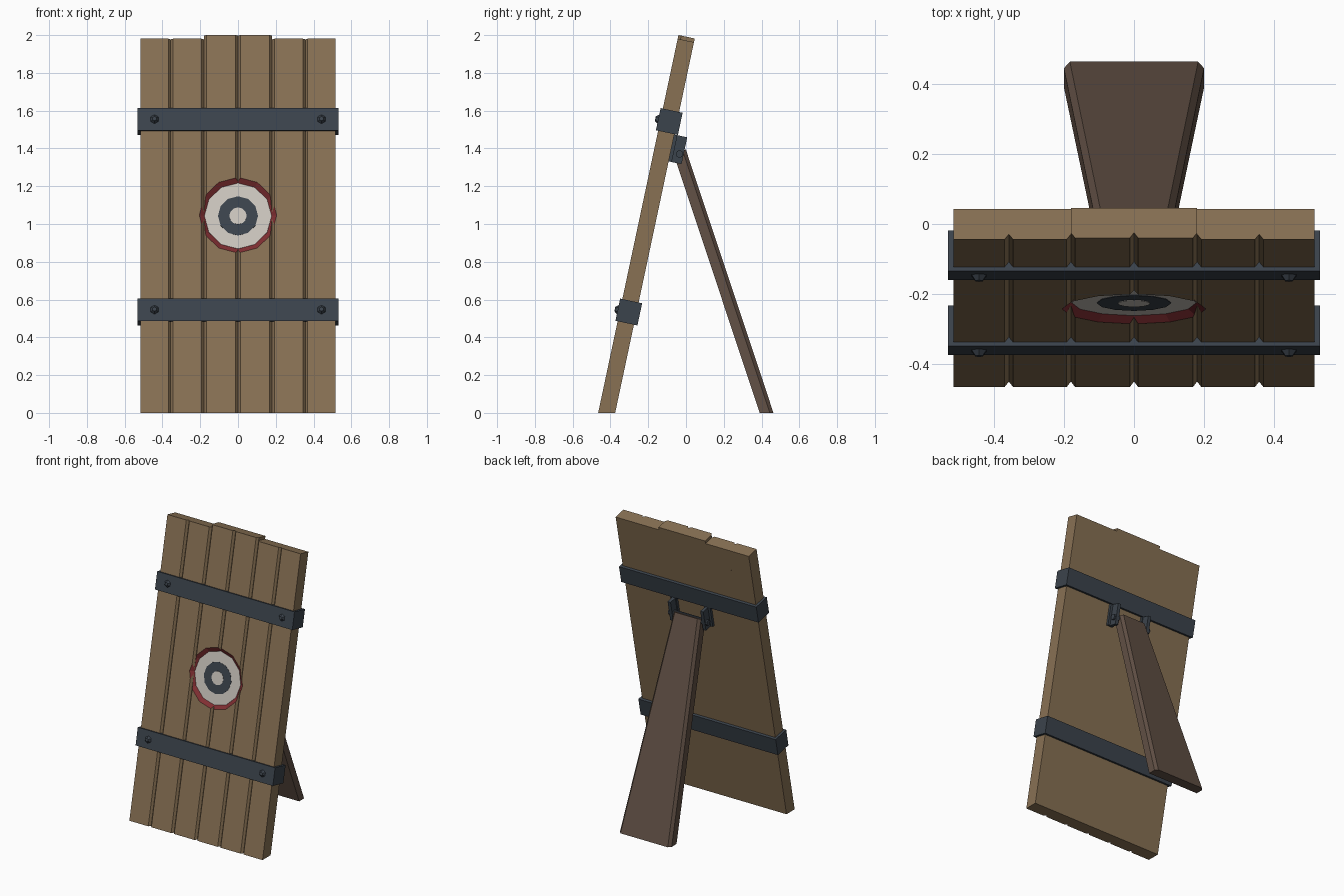
import bpy, bmesh, math
from math import radians, tan, copysign
from mathutils import Matrix, Vector

cube = bpy.data.objects.get("Cube")
if cube:
    bpy.data.objects.remove(cube, do_unlink=True)


def material(name, rgb):
    m = bpy.data.materials.new(name)
    m.use_nodes = True
    col = [(c / 255 / 12.92 if c < 11 else ((c / 255 + 0.055) / 1.055) ** 2.4) for c in rgb] + [1]
    m.diffuse_color = col
    bsdf = next(n for n in m.node_tree.nodes if n.type == 'BSDF_PRINCIPLED')
    bsdf.inputs["Base Color"].default_value = col
    return m


wood = material("plank wood", (136, 113, 84))
dark_wood = material("dark wood", (96, 79, 68))
iron = material("dark iron", (59, 67, 76))
white = material("off white", (204, 198, 190))
red = material("red paint", (128, 46, 50))

LEAN, LEG_LEAN = radians(-12), radians(18.4)
# Local frames: x across, y through the thickness, z up the slope
BOARD = Matrix.Translation((0, -0.465, 0)) @ Matrix.Rotation(LEAN, 4, 'X')
LEG = Matrix.Translation((0, 0.463, 0)) @ Matrix.Rotation(LEG_LEAN, 4, 'X')
THICK = 0.088


def finish(name, bm, mats, frame):
    bmesh.ops.recalc_face_normals(bm, faces=bm.faces)
    me = bpy.data.meshes.new(name)
    bm.to_mesh(me)
    bm.free()
    for m in mats:
        me.materials.append(m)
    me.transform(frame)
    ob = bpy.data.objects.new(name, me)
    bpy.context.collection.objects.link(ob)
    return ob


def leaning_prism(name, profile, top, lean, frame, mats, taper=0):
    """Extrude an x-y profile up the slope, with its foot cut level with the floor."""
    bm = bmesh.new()
    low = [bm.verts.new((x, y, -y * tan(lean))) for x, y in profile]
    high = [bm.verts.new((x - copysign(taper, x), y, top)) for x, y in profile]
    bm.faces.new(low)
    bm.faces.new(high)
    n = len(profile)
    for i in range(n):
        j = (i + 1) % n
        bm.faces.new((low[i], low[j], high[j], high[i]))
    return finish(name, bm, mats, frame)


def box(name, lo, hi, mat):
    bm = bmesh.new()
    lo, hi = Vector(lo), Vector(hi)
    bmesh.ops.create_cube(bm, size=1, matrix=Matrix.Translation((lo + hi) / 2)
                          @ Matrix.Diagonal((*(hi - lo), 1)))
    return finish(name, bm, [mat], BOARD)


def disc(name, x, z, inner_y, outer_y, r_in, r_out, sides, mats):
    """Round part whose axis points out of the board's front."""
    bm = bmesh.new()
    bmesh.ops.create_cone(bm, cap_ends=True, segments=sides, radius1=r_in, radius2=r_out,
                          depth=inner_y - outer_y,
                          matrix=Matrix.Translation((x, (inner_y + outer_y) / 2, z))
                          @ Matrix.Rotation(radians(90), 4, 'X'))
    return finish(name, bm, mats, BOARD)


# Planks with bevelled front edges where they meet
GROOVE, DEPTH = 0.012, 0.015
seams = [-0.515, -0.357, -0.18, 0, 0.18, 0.357, 0.515]
planks = []
for i, (a, b) in enumerate(zip(seams, seams[1:])):
    left = [(a, 0)] if i == 0 else [(a, DEPTH), (a + GROOVE, 0)]
    right = [(b, 0)] if i == 5 else [(b - GROOVE, 0), (b, DEPTH)]
    top = 2.045 if i in (2, 3) else 2.025
    planks.append(leaning_prism(f"plank_{i + 1}", left + right + [(b, THICK), (a, THICK)],
                                top, LEAN, BOARD, [wood, red]))

# Dished target recess with red walls
TARGET_Z, FLOOR = 1.07, 0.02
cutter = disc("target_cutter", 0, TARGET_Z, FLOOR, -0.01, 0.178, 0.2185, 12, [wood, red])
cutter.hide_render = True
for p in cutter.data.polygons:
    p.material_index = 1
for plank in planks[1:5]:
    mod = plank.modifiers.new("recess", 'BOOLEAN')
    mod.operation, mod.solver, mod.object = 'DIFFERENCE', 'EXACT', cutter
    bpy.context.view_layer.objects.active = plank
    bpy.ops.object.modifier_apply(modifier=mod.name)
bpy.data.objects.remove(cutter, do_unlink=True)

# Painted target rings on the recess floor
for k, (name, r, mat) in enumerate([("target_outer_ring", 0.178, white),
                                    ("target_inner_ring", 0.106, iron),
                                    ("target_centre", 0.046, white)]):
    disc(name, 0, TARGET_Z, FLOOR + 0.001, FLOOR - 0.0015 * (k + 1), r, r, 12, [mat])

# Iron bands with bolts
for name, z in (("lower", 0.556), ("upper", 1.587)):
    box(f"{name}_band", (-0.531, -0.012, z - 0.06), (0.531, 0.107, z + 0.06), iron)
    for side, x in (("right", -0.442), ("left", 0.442)):
        disc(f"{name}_{side}_bolt", x, z, -0.01, -0.028, 0.026, 0.012, 6, [iron])

# Hinge brackets and pin
for side, s in (("right", -1), ("left", 1)):
    for part, x0, x1, y1 in (("plate", 0.108, 0.155, 0.105), ("lug", 0.115, 0.138, 0.158)):
        xs = sorted((s * x0, s * x1))
        box(f"{side}_hinge_{part}", (xs[0], THICK - 0.004, 1.38), (xs[1], y1, 1.525), iron)
bm = bmesh.new()
bmesh.ops.create_cone(bm, cap_ends=True, segments=8, radius1=0.02, radius2=0.02, depth=0.3,
                      matrix=Matrix.Translation((0, 0.136, 1.43)) @ Matrix.Rotation(radians(90), 4, 'Y'))
finish("hinge_pin", bm, [iron], BOARD)

# Tapered support leg with bevelled rear edges
leaning_prism("support_leg", [(-0.2, -0.069), (0.2, -0.069), (0.2, -0.018), (0.183, 0),
                              (-0.183, 0), (-0.2, -0.018)],
              1.47, LEG_LEAN, LEG, [dark_wood], taper=0.096)
